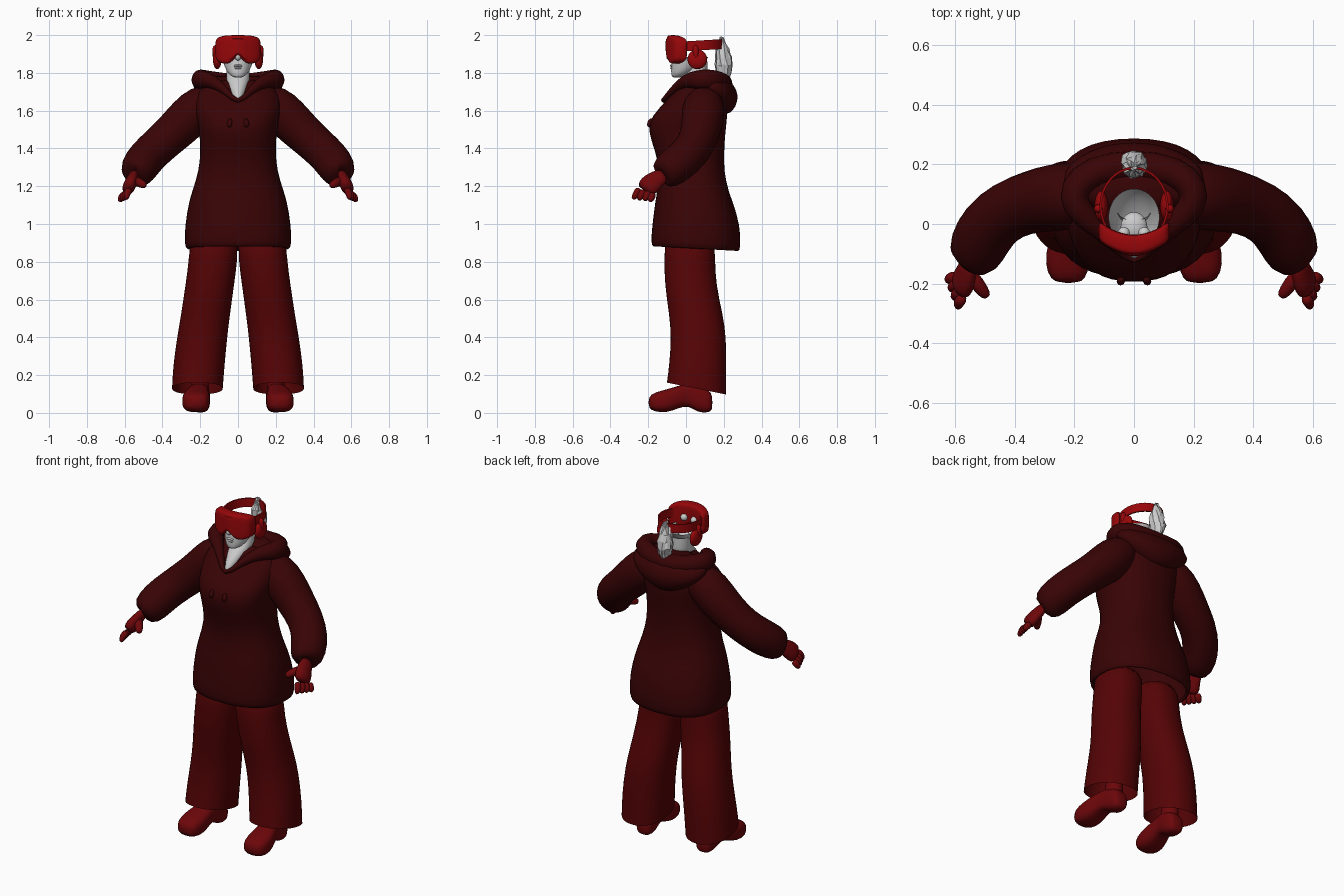
import bpy, bmesh, random
from math import cos, sin, tau, copysign
from mathutils import Vector, Matrix

random.seed(4)
default = bpy.data.objects.get("Cube")
if default:
    bpy.data.objects.remove(default)
X, Y, Z = Vector((1, 0, 0)), Vector((0, 1, 0)), Vector((0, 0, 1))


def material(name, r, g, b):
    mat = bpy.data.materials.new(name)
    mat.use_nodes = True
    mat.diffuse_color = (r, g, b, 1)
    mat.node_tree.nodes["Principled BSDF"].inputs["Base Color"].default_value = (r, g, b, 1)
    return mat


HOODIE = material("dark maroon cloth", .04, .001, .0015)
TROUSERS = material("deep red cloth", .09, .001, .0015)
LEATHER = material("red leather", .15, .002, .003)
PLASTIC = material("bright red plastic", .31, .002, .003)
PALE = material("pale grey", .6, .6, .6)


def finish(bm, name, mat, mirror=False, subdivide=1, smooth=True):
    bmesh.ops.recalc_face_normals(bm, faces=bm.faces)
    mesh = bpy.data.meshes.new(name)
    bm.to_mesh(mesh)
    bm.free()
    mesh.materials.append(mat)
    obj = bpy.data.objects.new(name, mesh)
    bpy.context.collection.objects.link(obj)
    if mirror:
        obj.modifiers.new("Mirror", "MIRROR").use_mirror_merge = False
    if subdivide:
        obj.modifiers.new("Smooth", "SUBSURF").levels = subdivide
        obj.modifiers["Smooth"].render_levels = subdivide
    for face in mesh.polygons:
        face.use_smooth = smooth
    return obj


def ring(center, u, v, ru, rv, power=2, sides=20):
    """Superellipse outline around a centre, in the plane of u and v."""
    def bend(value):
        return copysign(abs(value) ** (2 / power), value)
    angles = [tau * i / sides for i in range(sides)]
    return [Vector(center) + u * ru * bend(cos(a)) + v * rv * bend(sin(a)) for a in angles]


def loft(name, rings, mat, caps=(True, True), closed=False, **options):
    bm = bmesh.new()
    rows = [[bm.verts.new(p) for p in outline] for outline in rings]
    n = len(rows[0])
    pairs = list(zip(rows, rows[1:])) + ([(rows[-1], rows[0])] if closed else [])
    for a, b in pairs:
        for i in range(n):
            bm.faces.new((a[i], a[(i + 1) % n], b[(i + 1) % n], b[i]))
    for use, row in zip(caps, (rows[0], rows[-1])):
        if use and not closed:
            bm.faces.new(row)
    return finish(bm, name, mat, **options)


def stack(sections, power=2, slope=0):
    """Level outlines from (z, half width, front y, back y, centre x)."""
    rings = []
    for z, half, front, back, *cx in sections:
        outline = ring((cx[0] if cx else 0, (front + back) / 2, z), X, Y, half, (back - front) / 2, power)
        for p in outline:
            p.z += slope * max(0, 1 - abs(z - sections[0][0]) * 5) * p.y
        rings.append(outline)
    return rings


def tube(name, path, radii, mat, flat=1, ref=Y, sides=14, closed=False, **options):
    pts = [Vector(p) for p in path]
    rings = []
    n = len(pts)
    for i, (p, r) in enumerate(zip(pts, radii)):
        before = pts[i - 1] if closed or i else p
        after = pts[(i + 1) % n] if closed or i < n - 1 else p
        t = (after - before).normalized()
        u = t.cross(ref).normalized()
        rings.append(ring(p, u, t.cross(u), r * flat, r, sides=sides))
    return loft(name, rings, mat, closed=closed, **options)


def ball(name, center, size, mat, mirror=False):
    bm = bmesh.new()
    matrix = Matrix.Translation(center) @ Matrix.Diagonal((*size, 1))
    bmesh.ops.create_uvsphere(bm, u_segments=20, v_segments=12, radius=1, matrix=matrix)
    return finish(bm, name, mat, mirror, subdivide=0)


# Hoodie: body open below, sleeves with gathered cuffs, rolled hood and cord tips
loft("hoodie_body", stack([
    (.89, .262, -.165, .265), (.865, .27, -.175, .278), (.885, .288, -.19, .293), (1, .284, -.18, .29),
    (1.12, .262, -.165, .25), (1.17, .246, -.155, .228), (1.28, .21, -.142, .203), (1.38, .2, -.162, .203),
    (1.5, .207, -.208, .212), (1.57, .225, -.186, .222), (1.66, .24, -.1, .22), (1.73, .2, -.04, .2),
    (1.77, .1, 0, .16)], power=2.4, slope=-.06), HOODIE, caps=(False, True))
tube("sleeve", [(.1, .1, 1.67), (.19, .095, 1.635), (.265, .09, 1.56), (.34, .075, 1.485), (.42, .05, 1.415),
                (.488, -.005, 1.35), (.525, -.075, 1.295), (.546, -.135, 1.25), (.546, -.125, 1.26)],
     [.075, .115, .118, .108, .103, .104, .103, .08, .04], HOODIE, mirror=True)

rim = [(0, -.145, 1.625), (.065, -.07, 1.71), (.14, .0, 1.76), (.2, .06, 1.765), (.205, .12, 1.765),
       (.14, .18, 1.755), (0, .2, 1.735)]
rim += [(-x, y, z) for x, y, z in rim[-2:0:-1]]
rim_radii = [.01, .02, .038, .052, .057, .055, .055]
tube("hood_rim", rim, rim_radii + rim_radii[-2:0:-1], HOODIE, ref=Z, closed=True)
loft("hood_drape", stack([(1.58, .05, .17, .23), (1.62, .14, .1, .265), (1.68, .225, .07, .282),
                          (1.74, .255, .02, .255), (1.79, .19, .06, .2)]), HOODIE)
tube("hood_cord_tip", [(.04, -.182, 1.56), (.045, -.192, 1.535), (.045, -.195, 1.51)],
     [.008, .018, .012], HOODIE, sides=8, mirror=True)

# Wide trousers with slanted, open hems
loft("trouser_leg", stack([
    (.14, .136, -.103, .215, .215), (.25, .138, -.09, .215, .208), (.4, .134, -.08, .215, .19),
    (.52, .131, -.09, .197, .172), (.68, .13, -.115, .16, .149), (.82, .13, -.117, .155, .13),
    (.95, .13, -.115, .155, .126)], power=2.2, slope=-.2), TROUSERS, caps=(False, True), mirror=True)

# Shoes: stations from heel to toe as (y, centre x, half width, bottom, top)
shoe = []
for y, cx, half, low, high in [(.14, .2, .03, .02, .09), (.125, .2, .052, 0, .12), (.06, .2, .055, 0, .16),
                               (.015, .208, .052, .04, .155), (-.04, .216, .064, .025, .145),
                               (-.1, .222, .077, 0, .125), (-.165, .224, .07, .005, .11),
                               (-.2, .22, .045, .025, .085)]:
    shoe.append(ring((cx, y, (low + high) / 2), X, Z, half, (high - low) / 2, 2.8))
loft("shoe", shoe, LEATHER, mirror=True)
loft("ankle", stack([(.08, .05, .01, .12, .2), (.17, .047, .02, .12, .2), (.26, .045, .02, .12, .2)]),
     LEATHER, mirror=True)

# Gloved hands
tube("palm", [(.55, -.11, 1.265), (.56, -.16, 1.235), (.574, -.195, 1.205), (.586, -.22, 1.175)],
     [.042, .05, .062, .05], LEATHER, flat=.6, mirror=True)
for i in range(4):
    base = Vector((.573 + .008 * i, -.246 + .024 * i, 1.19 - .009 * i))
    tip = base + Vector((.018 + .004 * i, -.036 + .006 * i, -.062 + .005 * i))
    tube("finger", [base, (base + tip) / 2 + X * .008, tip], [.022, .021, .013], LEATHER, sides=8, mirror=True)
tube("thumb", [(.56, -.16, 1.235), (.525, -.2, 1.22), (.505, -.23, 1.21), (.49, -.245, 1.2)],
     [.026, .026, .022, .014], LEATHER, sides=10, mirror=True)

# Neck and the hollow lower head, open at the top
loft("neck", stack([(1.635, .012, -.135, -.05), (1.7, .045, -.1, .06), (1.76, .064, -.045, .115),
                    (1.8, .062, .005, .115), (1.86, .064, .01, .115)]), PALE, caps=(True, False))
loft("lower_face", stack([(1.775, .02, -.07, -.03), (1.785, .042, -.078, 0), (1.81, .062, -.08, .05),
                          (1.85, .078, -.078, .1), (1.885, .087, -.075, .12)]), PALE, caps=(True, False))
ball("nose", (0, -.084, 1.885), (.016, .02, .02), PALE)
ball("upper_lip", (0, -.077, 1.838), (.024, .009, .006), PALE)
ball("lower_lip", (0, -.075, 1.825), (.02, .009, .006), PALE)
ball("mouth_interior", (0, -.01, 1.84), (.045, .05, .03), PALE)
ball("eye", (.034, -.03, 1.92), (.02, .02, .02), PALE, mirror=True)


# Goggles: a curved visor with a nose notch, and a raised lens
def visor(width, inset, forward, thick):
    rings = []
    for i in range(13):
        t = i / 6 - 1
        low = 1.845 + .045 * max(0, 1 - abs(t) * 2.4) + .025 * t ** 4 + inset
        high = 2 - .022 * t ** 4 - inset
        rings.append(ring((width * t, forward + .05 * t * t, (low + high) / 2), Y, Z, thick, (high - low) / 2, 5))
    return rings


loft("goggle_frame", visor(.122, 0, -.07, .034), PLASTIC)
loft("goggle_lens", visor(.1, .018, -.1, .008), PLASTIC)

# Head strap, ear pads and hair tail
band = []
for radius, levels in [(.116, (1.915, 1.967)), (.108, (1.967, 1.915))]:
    for z in levels:
        outline = ring((0, .06, z), X, Y, radius, radius + .016, sides=32)
        for p in outline:
            p.z += .06 * p.y
        band.append(outline)
loft("head_strap", band, PLASTIC, closed=True, subdivide=0)
for face in bpy.data.objects["head_strap"].data.polygons:
    face.use_smooth = abs(face.normal.z) < .5
ball("ear_pad", (.11, .06, 1.872), (.023, .052, .052), PLASTIC, mirror=True)
tube("ear_pad_arm", [(.118, .05, 1.95), (.122, .052, 1.91), (.12, .055, 1.87)], [.016] * 3, PLASTIC,
     sides=8, mirror=True)
tail = stack([(1.72, .008, .155, .185), (1.76, .026, .155, .22), (1.8, .036, .155, .235), (1.84, .04, .155, .245),
              (1.88, .04, .155, .24), (1.92, .034, .16, .23), (1.96, .02, .17, .21), (1.985, .006, .18, .195)])
for outline in tail:
    for p in outline:
        p += Vector([random.uniform(-.007, .007) for axis in range(3)])
loft("hair_tail", tail, PALE, subdivide=0, smooth=False)
